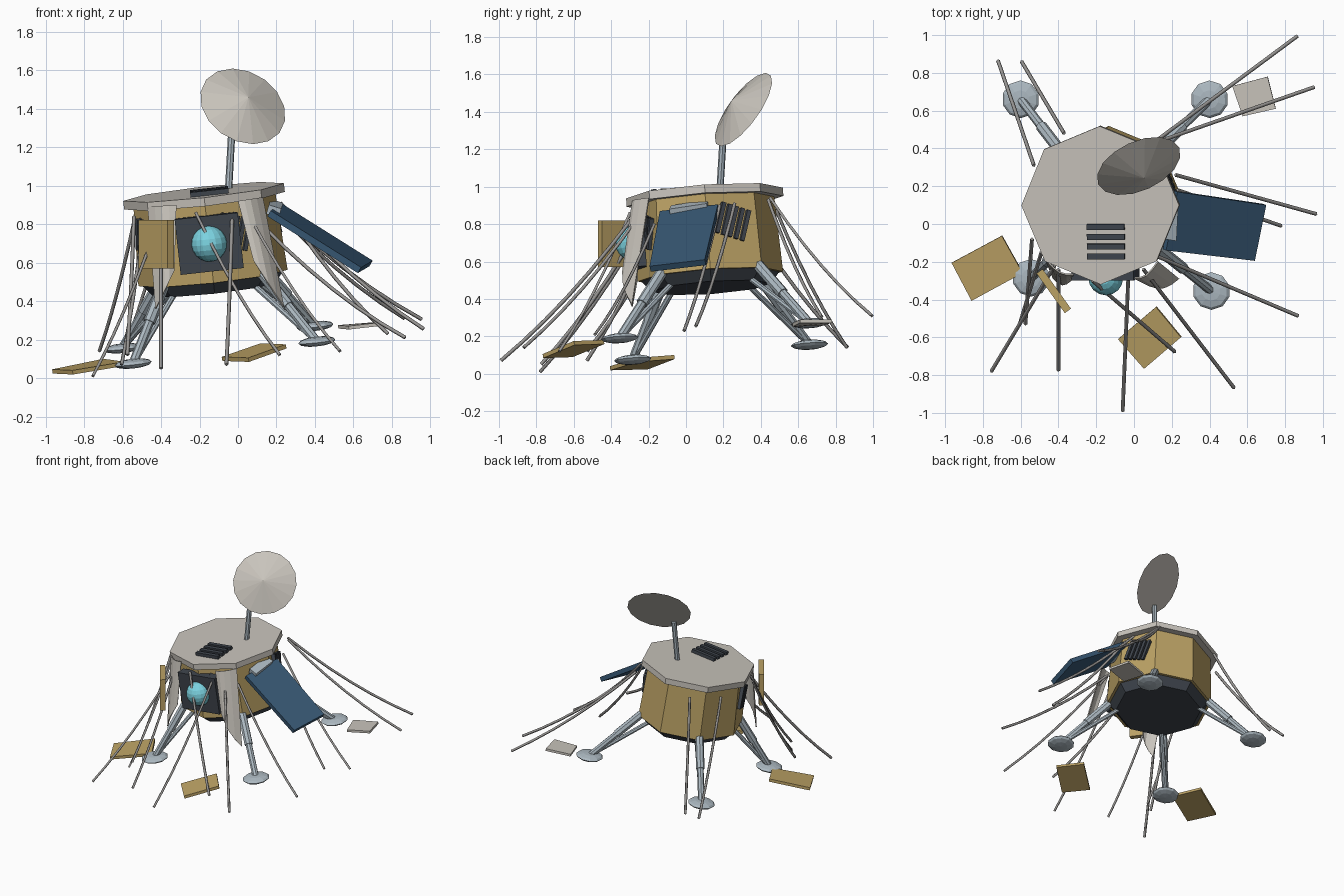
import bpy, bmesh, math
from mathutils import Vector, Matrix

if "Cube" in bpy.data.objects:
    bpy.data.objects.remove(bpy.data.objects["Cube"])

def mat(name, c):
    m = bpy.data.materials.new(name)
    m.diffuse_color = (*c, 1)
    m.use_nodes = True
    m.node_tree.nodes["Principled BSDF"].inputs["Base Color"].default_value = m.diffuse_color
    return m

GOLD = mat("gold_foil", (0.50, 0.36, 0.13))
DARK = mat("dark_metal", (0.05, 0.06, 0.075))
BLUE = mat("solar_blue", (0.04, 0.10, 0.18))
PALE = mat("pale_shell", (0.58, 0.55, 0.50))
METAL = mat("strut_metal", (0.42, 0.49, 0.54))
ROD = mat("rod_grey", (0.32, 0.31, 0.30))
CYAN = mat("cyan_glass", (0.20, 0.65, 0.75))

# Leaning frame of the hull: origin at the centre of its underside
up = Vector((-0.11, -0.07, 1)).normalized()
ax = Vector((1, 0, 0.11)).normalized()
ay = up.cross(ax).normalized()
ax = ay.cross(up)
M = Matrix((ax, ay, up)).transposed().to_4x4()
M.translation = (-0.13, 0.13, 0.52)
T, R = Matrix.Translation, Matrix.Rotation

def finish(bm, name, m):
    bmesh.ops.recalc_face_normals(bm, faces=bm.faces)
    me = bpy.data.meshes.new(name)
    bm.to_mesh(me)
    bm.free()
    ob = bpy.data.objects.new(name, me)
    me.materials.append(m)
    bpy.context.collection.objects.link(ob)
    return ob

def frustum(name, m, r1, r2, z1, z2, n, mx):
    bm = bmesh.new()
    bmesh.ops.create_cone(bm, cap_ends=True, segments=n, radius1=r1, radius2=r2,
                          depth=z2 - z1, matrix=mx @ T((0, 0, (z1 + z2) / 2)))
    return finish(bm, name, m)

def tube(name, m, a, b, r, n=8):
    a, b = Vector(a), Vector(b)
    d = b - a
    mx = T(a) @ d.to_track_quat('Z', 'Y').to_matrix().to_4x4()
    return frustum(name, m, r, r, 0, d.length, n, mx)

def box(name, m, size, mx):
    bm = bmesh.new()
    bmesh.ops.create_cube(bm, size=1, matrix=mx @ Matrix.Diagonal((*size, 1)))
    return finish(bm, name, m)

def ball(name, m, r, mx, u=10, v=6):
    bm = bmesh.new()
    bmesh.ops.create_uvsphere(bm, u_segments=u, v_segments=v, radius=r, matrix=mx)
    return finish(bm, name, m)

def slab(name, m, pts, t):
    # flat panel through four corners, thickened downwards
    p = [Vector(c) for c in pts]
    n = (p[2] - p[0]).cross(p[3] - p[1]).normalized() * t
    if n.z < 0:
        n = -n
    bm = bmesh.new()
    a = [bm.verts.new(c) for c in p]
    b = [bm.verts.new(c - n) for c in p]
    bm.faces.new(a)
    bm.faces.new(b[::-1])
    for i in range(4):
        j = (i + 1) % 4
        bm.faces.new((a[i], b[i], b[j], a[j]))
    return finish(bm, name, m)

# Hull, dark underside and roof
frustum("hull", GOLD, 0.39, 0.37, 0, 0.42, 8, M)
frustum("underside", DARK, 0.32, 0.37, -0.06, 0, 8, M)
frustum("roof", PALE, 0.42, 0.42, 0.405, 0.45, 8, M)

# Vent bars on the roof and on three hull facets
for i in range(4):
    box(f"roof_vent_{i}", DARK, (0.20, 0.03, 0.03),
        M @ T((0.03, -0.27 + i * 0.052, 0.46)))
for k, a in enumerate((22.5, -67.5, -157.5)):
    f = M @ R(math.radians(a), 4, 'Z') @ T((0.355, 0, 0.25)) @ R(math.radians(-18), 4, 'X')
    for i in range(5):
        box(f"side_vent_{k}_{i}", DARK, (0.035, 0.022, 0.17), f @ T((0, (i - 2) * 0.037, 0)))

# Front hatch with round window and its ribs
H = T((-0.15, -0.255, 0.70)) @ M.to_3x3().to_4x4()
box("hatch", DARK, (0.33, 0.07, 0.29), H)
ball("window", CYAN, 0.093, H @ T((0, -0.03, 0)), 16, 10)

# Legs: foot pad, main strut, brace
feet = [(-0.60, 0.66, 0.155, 135), (0.40, 0.66, 0.27, 45),
        (-0.545, -0.285, 0.075, 225), (0.41, -0.355, 0.19, 315)]
for i, (x, y, z, a) in enumerate(feet):
    c, s = math.cos(math.radians(a)), math.sin(math.radians(a))
    foot = Vector((x, y, z))
    ball(f"foot_pad_{i}", METAL, 0.1,
         T(foot) @ M.to_3x3().to_4x4() @ Matrix.Diagonal((1, 1, 0.25, 1)))
    hip = M @ Vector((0.35 * c, 0.35 * s, 0.03))
    low = M @ Vector((0.30 * c, 0.30 * s, -0.05))
    tube(f"leg_strut_{i}", METAL, foot, hip, 0.024)
    tube(f"leg_sleeve_{i}", METAL, foot.lerp(hip, 0.5), hip, 0.031)
    tube(f"leg_brace_{i}", METAL, foot, low, 0.016)

# Mast and dish
tube("mast", METAL, (-0.05, 0.18, 0.96), (-0.032, 0.20, 1.29), 0.019)
n = Vector((0.344, -0.76, 0.555)).normalized()
frustum("dish", PALE, 0.236, 0.0, 0, 0.085, 16,
        T((0.025, 0.307, 1.412)) @ n.to_track_quat('Z', 'Y').to_matrix().to_4x4())

# Solar panel and its bracket
slab("solar_panel", BLUE, [(0.23, 0.17, 0.905), (0.70, 0.10, 0.61),
                           (0.64, -0.195, 0.575), (0.17, -0.14, 0.87)], 0.035)
slab("panel_bracket", METAL, [(0.17, 0.12, 0.93), (0.235, 0.11, 0.91),
                              (0.225, -0.09, 0.88), (0.16, -0.08, 0.90)], 0.05)

# Loose panels: open door and three on the ground
d = Vector((0.15, -0.21, 0))
box("open_door", GOLD, (d.length, 0.04, 0.25),
    T((-0.425, -0.355, 0.695)) @ R(math.atan2(d.y, d.x), 4, 'Z'))
slab("ground_panel_left", GOLD, [(-0.966, -0.206, 0.045), (-0.70, -0.063, 0.10),
                                 (-0.59, -0.26, 0.085), (-0.86, -0.407, 0.04)], 0.022)
slab("ground_panel_front", GOLD, [(-0.085, -0.61, 0.11), (0.116, -0.44, 0.18),
                                  (0.248, -0.60, 0.175), (0.053, -0.767, 0.105)], 0.022)
slab("loose_panel_back", PALE, [(0.52, 0.73, 0.275), (0.707, 0.78, 0.29),
                                (0.75, 0.61, 0.29), (0.575, 0.57, 0.27)], 0.018)

# Torn blankets hanging beside the hatch
def blanket(name, tl, tr, br, bl):
    bm = bmesh.new()
    rows = []
    for i in range(7):
        v = i / 6
        l, r = Vector(tl).lerp(Vector(bl), v), Vector(tr).lerp(Vector(br), v)
        row = []
        for j in range(5):
            p = l.lerp(r, j / 4)
            p.y -= 0.03 * math.sin(math.pi * j / 4)
            row.append(bm.verts.new(p))
        rows.append(row)
    for i in range(6):
        for j in range(4):
            bm.faces.new((rows[i][j], rows[i][j + 1], rows[i + 1][j + 1], rows[i + 1][j]))
    ob = finish(bm, name, PALE)
    sol = ob.modifiers.new("thickness", 'SOLIDIFY')
    sol.thickness = 0.008

blanket("blanket_right", (0.0, -0.29, 0.92), (0.13, -0.20, 0.94),
        (0.24, -0.29, 0.37), (0.08, -0.33, 0.61))
blanket("blanket_left", (-0.47, -0.19, 0.89), (-0.32, -0.27, 0.90),
        (-0.33, -0.30, 0.56), (-0.43, -0.29, 0.36))

# Drooping rods all round: (top), (tip)
rods = [((-0.53, 0.31, 0.86), (-0.72, 0.865, 0.14)), ((-0.37, 0.48, 0.88), (-0.595, 0.86, 0.14)),
        ((0.13, 0.45, 0.94), (0.865, 0.995, 0.31)), ((0.14, 0.44, 0.93), (0.955, 0.725, 0.305)),
        ((0.22, 0.26, 0.91), (0.965, 0.053, 0.255)), ((0.23, 0.18, 0.90), (0.78, -0.01, 0.23)),
        ((0.12, -0.17, 0.80), (0.87, -0.487, 0.21)), ((0.05, -0.24, 0.86), (0.53, -0.868, 0.14)),
        ((-0.22, -0.30, 0.86), (0.217, -0.677, 0.12)), ((-0.03, -0.28, 0.84), (-0.06, -0.99, 0.07)),
        ((-0.42, -0.22, 0.80), (-0.755, -0.78, 0.01)), ((-0.40, -0.24, 0.80), (-0.40, -0.775, 0.05)),
        ((-0.49, -0.15, 0.82), (-0.605, -0.53, 0.07)), ((-0.54, -0.08, 0.84), (-0.575, -0.53, 0.12))]
for i, (a, b) in enumerate(rods):
    a, b = Vector(a), Vector(b)
    cu = bpy.data.curves.new(f"rod_{i}", 'CURVE')
    cu.dimensions = '3D'
    cu.bevel_depth = 0.010
    cu.bevel_resolution = 0
    cu.use_fill_caps = True
    sp = cu.splines.new('POLY')
    sp.points.add(6)
    for k in range(7):
        t = k / 6
        p = a.lerp(b, t)
        p.z -= 0.18 * t * (1 - t)
        sp.points[k].co = (*p, 1)
    cu.materials.append(ROD)
    bpy.context.collection.objects.link(bpy.data.objects.new(f"rod_{i}", cu))
